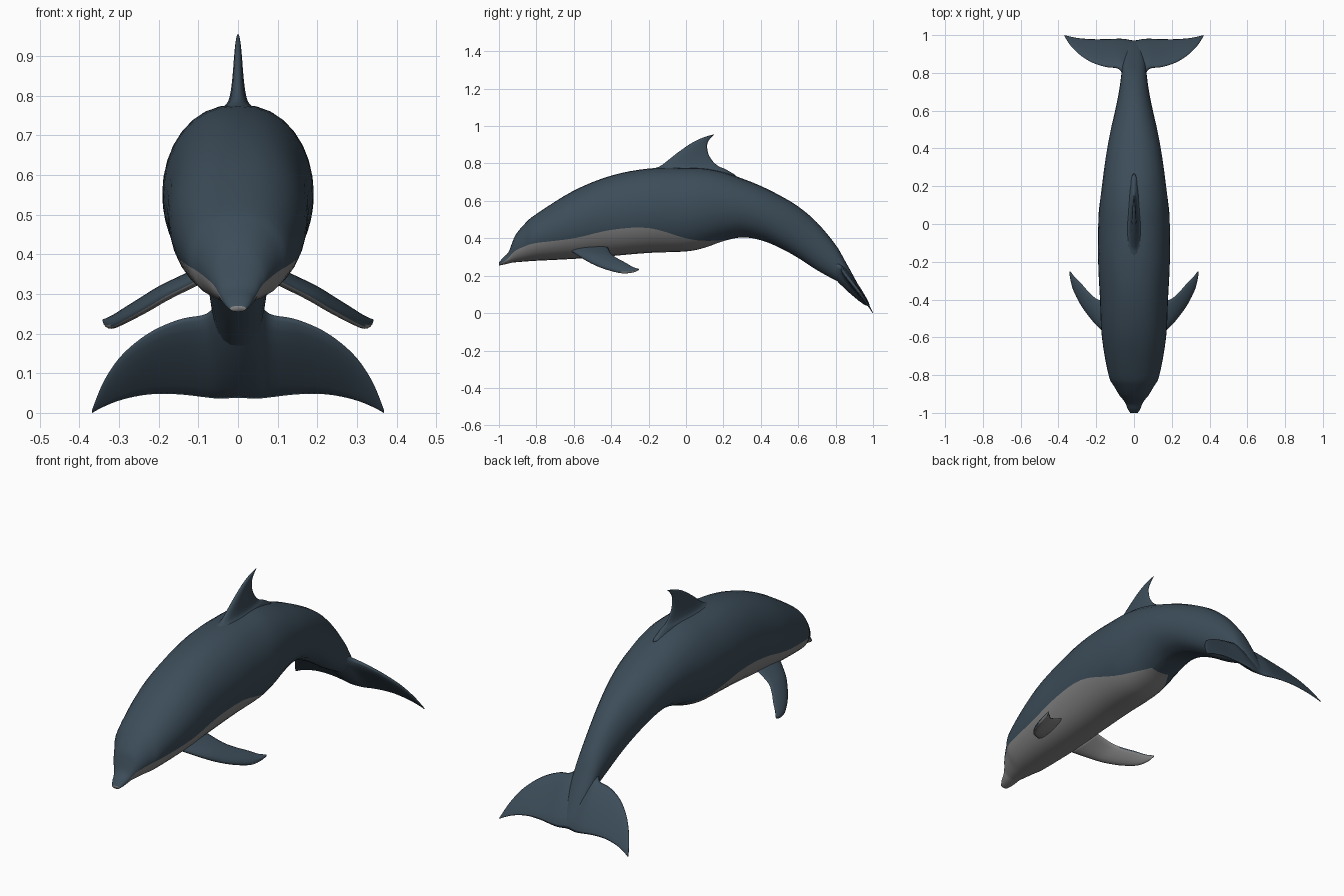
import bpy, bmesh, math
from mathutils import Vector

cube = bpy.data.objects.get("Cube")
if cube:
    bpy.data.objects.remove(cube, do_unlink=True)


def make_material(name, rgb):
    mat = bpy.data.materials.new(name)
    mat.use_nodes = True
    color = (*rgb, 1)
    mat.diffuse_color = color
    shader = mat.node_tree.nodes["Principled BSDF"]
    shader.inputs["Base Color"].default_value = color
    shader.inputs["Roughness"].default_value = 0.6
    return mat


skin = make_material("slate blue skin", (.045, .073, .1))
belly = make_material("pale grey belly", (.22, .225, .22))


def spline(rows, steps):
    """Smooth curve through rows of any width."""
    result = []
    for i in range(len(rows) - 1):
        p0, p1, p2, p3 = (rows[min(max(i + k, 0), len(rows) - 1)] for k in (-1, 0, 1, 2))
        for s in range(steps):
            t = s / steps
            result.append([
                b + t / 2 * (c - a + t * (2 * a - 5 * b + 4 * c - d + t * (3 * (b - c) + d - a)))
                for a, b, c, d in zip(p0, p1, p2, p3)])
    result.append(list(rows[-1]))
    return result


def loft(name, rings, is_pale=None):
    """Skin closed rings, cap both ends, and colour faces by a rule (face, strip number)."""
    bm = bmesh.new()
    loops = [[bm.verts.new(co) for co in ring] for ring in rings]
    count = len(loops[0])
    for near, far in zip(loops, loops[1:]):
        for j in range(count):
            k = (j + 1) % count
            bm.faces.new((near[j], near[k], far[k], far[j]))
    bm.faces.new(loops[0])
    bm.faces.new(loops[-1])
    bm.faces.index_update()
    bmesh.ops.recalc_face_normals(bm, faces=bm.faces)
    for face in bm.faces:
        face.smooth = True
        face.material_index = int(bool(is_pale and is_pale(face, face.index % count)))
    mesh = bpy.data.meshes.new(name)
    bm.to_mesh(mesh)
    bm.free()
    mesh.materials.append(skin)
    mesh.materials.append(belly)
    obj = bpy.data.objects.new(name, mesh)
    bpy.context.collection.objects.link(obj)
    return obj


def foil_rings(rows, normal, sides=16):
    """Rounded blade sections from rows of leading xyz, trailing xyz, half thickness."""
    rings = []
    for row in rows:
        lead, trail, thick = Vector(row[:3]), Vector(row[3:6]), row[6]
        ring = []
        for k in range(sides):
            a = math.tau * k / sides
            c = (1 - math.cos(a)) / 2
            ring.append(lead.lerp(trail, c) + normal * thick * math.sin(a) * (1.25 - .6 * c))
        rings.append(ring)
    return rings


# Body: y, top, bottom, half width, height of the belly colour line
LOWER, UPPER = 6, 11
BELLY_END = .19
stations = [
    (-1, .27, .255, .02, .262), (-.98, .295, .258, .033, .272),
    (-.95, .325, .265, .045, .295), (-.93, .375, .27, .058, .318),
    (-.91, .42, .272, .075, .335), (-.86, .48, .276, .105, .358),
    (-.8, .53, .28, .135, .375), (-.6, .655, .29, .17, .4),
    (-.4, .735, .305, .18, .445), (-.2, .773, .322, .19, .455),
    (0, .778, .33, .19, .4), (.1, .775, .35, .183, .387),
    (.2, .755, .385, .17, .392), (.3, .72, .405, .157, .41),
    (.4, .68, .39, .142, .4), (.5, .63, .35, .123, .36),
    (.6, .57, .295, .1, .3), (.7, .485, .23, .08, .24),
    (.8, .365, .175, .066, .18), (.85, .28, .15, .06, .15),
    (.9, .19, .112, .048, .12), (.95, .095, .062, .028, .065), (.965, .06, .042, .015, .045)]


def body_ring(y, top, bottom, width, line):
    mid, half = (top + bottom) / 2, (top - bottom) / 2
    edge = math.acos(max(-1, min(1, (mid - line) / half)))
    edge = max(edge, .28)
    angles = [edge * k / LOWER for k in range(LOWER)]
    angles += [edge + (math.pi - edge) * k / UPPER for k in range(UPPER + 1)]
    side = [(width * max(math.sin(a), 0) ** .9, y, mid - half * math.cos(a)) for a in angles]
    return side + [(-x, v, z) for x, v, z in reversed(side[1:-1])]


# The strips below the colour line are the first and last LOWER strips of each ring
loft("body", [body_ring(*row) for row in spline(stations, 4)],
     lambda f, strip: (strip < LOWER or strip >= LOWER + 2 * UPPER)
     and f.calc_center_median().y < BELLY_END)

# Dorsal fin: height, leading y, trailing y, half thickness
dorsal = [(.735, -.25, .27, .055), (.77, -.18, .21, .038), (.785, -.14, .175, .026),
          (.81, -.105, .145, .019), (.85, -.055, .12, .014), (.9, .015, .113, .01),
          (.93, .07, .127, .007), (.948, .12, .143, .004), (.955, .146, .152, .002)]
rows = [(0, lead, z, 0, trail, z, t) for z, lead, trail, t in dorsal]
loft("dorsal_fin", foil_rings(spline(rows, 4), Vector((1, 0, 0))))

# Flippers: one swept blade, mirrored to the other side
flipper = [(.1, -.62, .335, .11, -.42, .355, .018), (.18, -.555, .295, .19, -.4, .318, .018),
           (.23, -.5, .265, .235, -.365, .292, .017), (.28, -.43, .237, .275, -.32, .268, .015),
           (.32, -.35, .217, .31, -.285, .247, .012), (.336, -.29, .22, .33, -.26, .238, .008),
           (.341, -.255, .23, .339, -.25, .236, .003)]
flippers = loft("flippers", foil_rings(spline(flipper, 4), Vector((.5, -.1, .85)).normalized()),
                lambda f, strip: f.normal.z < -.25)
flippers.modifiers.new("Mirror", 'MIRROR')

# Tail flukes: x, leading y and z, trailing y and z, half thickness
fluke = [(0, .72, .32, .972, .038, .035), (.045, .77, .285, .979, .036, .031),
         (.08, .822, .25, .981, .039, .022), (.14, .83, .238, .979, .046, .016),
         (.2, .846, .215, .978, .048, .013), (.25, .87, .184, .98, .043, .011),
         (.3, .907, .138, .985, .031, .008), (.34, .95, .077, .993, .015, .005),
         (.368, .995, .008, 1, 0, .002)]
half = [(x, ly, lz, x, ty, tz, t) for x, ly, lz, ty, tz, t in fluke]
mirrored = [(-r[0], *r[1:3], -r[3], *r[4:]) for r in reversed(half[1:])]
loft("tail_flukes", foil_rings(spline(mirrored + half, 4), Vector((0, .8, .6))))
